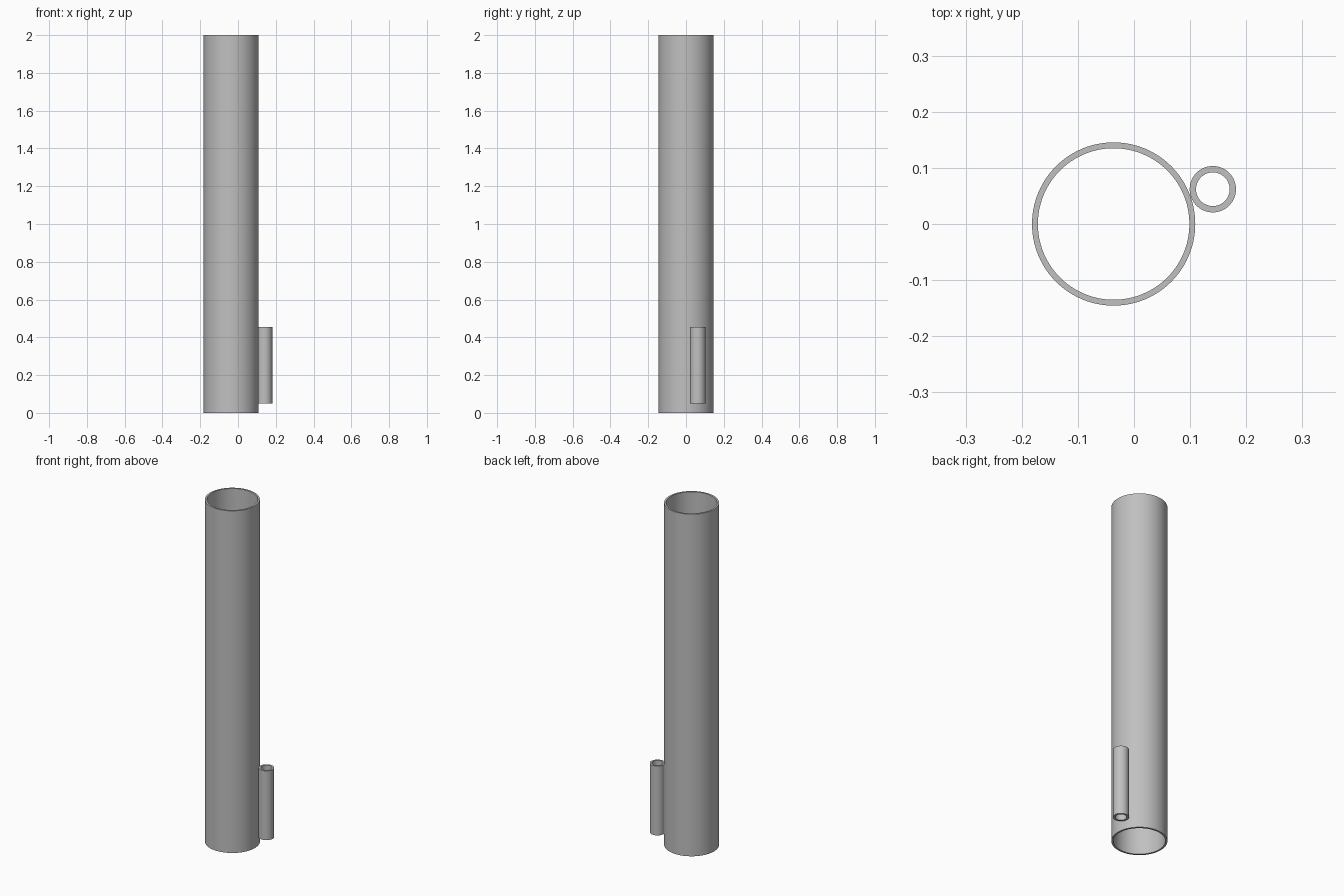
import bpy, bmesh, math

cube = bpy.data.objects.get("Cube")
if cube:
    bpy.data.objects.remove(cube, do_unlink=True)

# Single grey finish
GREY = (0.53, 0.53, 0.53, 1.0)
grey = bpy.data.materials.new("plain_grey")
grey.use_nodes = True
grey.diffuse_color = GREY
grey.node_tree.nodes["Principled BSDF"].inputs["Base Color"].default_value = GREY


def tube(name, x, y, outer, inner, bottom, top, sides=96):
    """Open-ended pipe: a rectangular wall section spun around z."""
    bm = bmesh.new()
    section = [(inner, bottom), (outer, bottom), (outer, top), (inner, top)]
    rings = []
    for r, z in section:
        rings.append([bm.verts.new((r * math.cos(2 * math.pi * i / sides),
                                    r * math.sin(2 * math.pi * i / sides), z))
                      for i in range(sides)])
    for k in range(4):
        a, b = rings[k], rings[(k + 1) % 4]
        for i in range(sides):
            j = (i + 1) % sides
            bm.faces.new((a[i], a[j], b[j], b[i]))
    bmesh.ops.recalc_face_normals(bm, faces=bm.faces)
    mesh = bpy.data.meshes.new(name)
    bm.to_mesh(mesh)
    bm.free()
    mesh.materials.append(grey)
    obj = bpy.data.objects.new(name, mesh)
    obj.location = (x, y, 0)
    bpy.context.collection.objects.link(obj)
    bpy.ops.object.select_all(action="DESELECT")
    obj.select_set(True)
    bpy.context.view_layer.objects.active = obj
    bpy.ops.object.shade_smooth_by_angle(angle=math.radians(30))
    return obj


# Tall main pipe and the short pipe touching its side
tube("main_tube", -0.0363, 0, 0.1455, 0.135, 0, 2)
tube("side_tube", 0.1405, 0.062, 0.0413, 0.03, 0.05, 0.455, sides=64)
